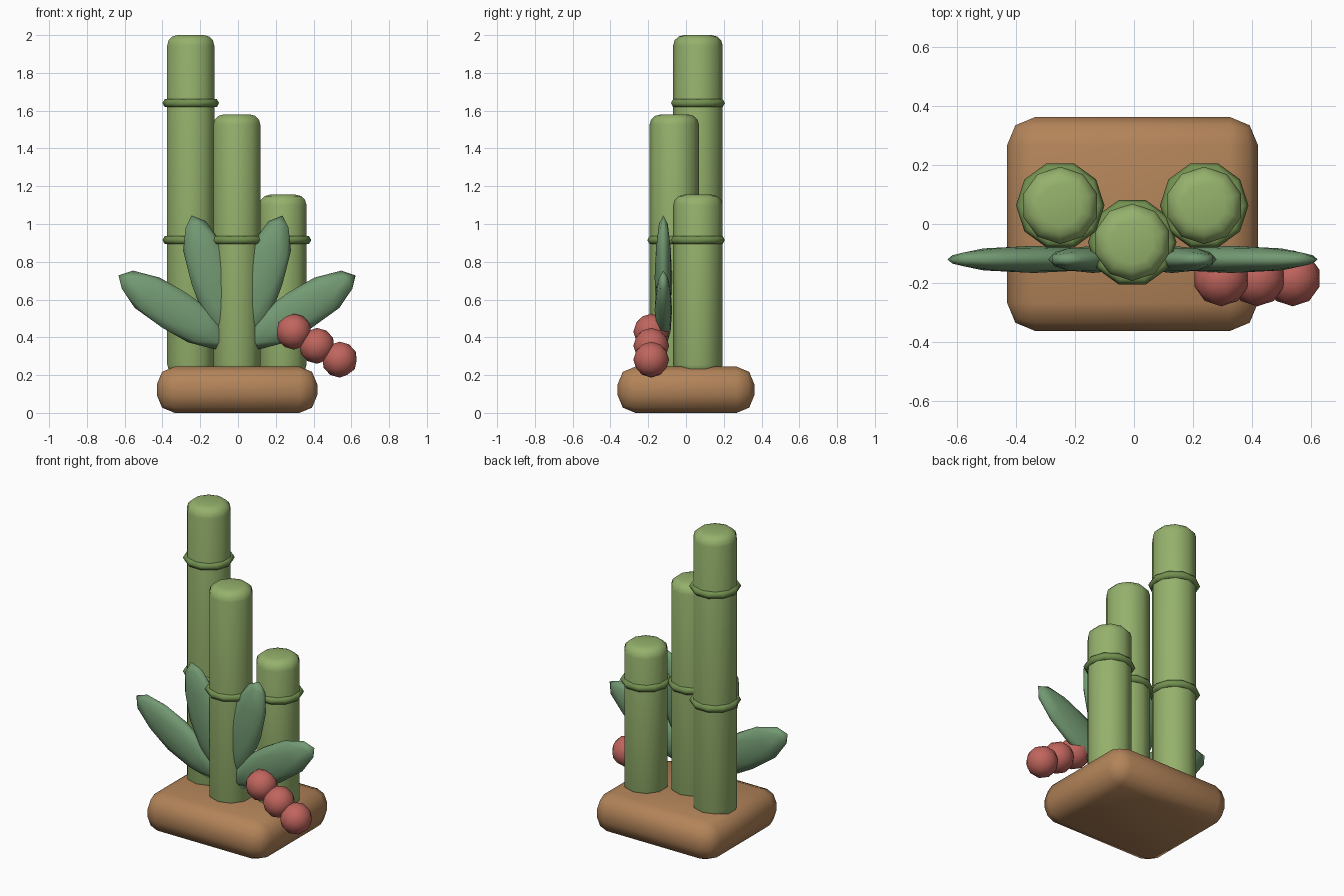
import bpy, bmesh
from math import radians
from mathutils import Matrix, Vector

if "Cube" in bpy.data.objects:
    bpy.data.objects.remove(bpy.data.objects["Cube"])


def material(name, rgb):
    m = bpy.data.materials.new(name)
    m.diffuse_color = (*rgb, 1)
    m.use_nodes = True
    m.node_tree.nodes["Principled BSDF"].inputs["Base Color"].default_value = m.diffuse_color
    return m


WOOD = material("wood", (0.45, 0.23, 0.10))
BAMBOO = material("bamboo_green", (0.30, 0.44, 0.15))
NODE = material("node_green", (0.17, 0.28, 0.08))
LEAF = material("leaf_green", (0.17, 0.32, 0.17))
BERRY = material("berry_red", (0.53, 0.13, 0.11))


def finish(name, mat, angle=60):
    ob = bpy.context.object
    ob.name = name
    ob.data.materials.append(mat)
    bpy.ops.object.shade_smooth_by_angle(angle=radians(angle))
    return ob


def bevel(ob, width, segments):
    mod = ob.modifiers.new("bevel", 'BEVEL')
    mod.width = width
    mod.segments = segments
    mod.limit_method = 'ANGLE'
    mod.angle_limit = radians(50)


# Rounded wooden base
bpy.ops.mesh.primitive_cube_add(size=1, location=(-0.005, 0, 0.1225))
base = bpy.context.object
base.scale = (0.85, 0.725, 0.245)
bpy.ops.object.transform_apply(location=False, rotation=False, scale=True)
bevel(finish("base", WOOD, 91), 0.095, 2)

# Ten-sided bamboo stalks with node rings
STALKS = [("tall", -0.25, 0.063, 2.0, (0.915, 1.64)),
          ("middle", -0.006, -0.062, 1.58, (0.915,)),
          ("short", 0.238, 0.063, 1.155, (0.915,))]
FOOT = 0.2
for name, x, y, top, nodes in STALKS:
    bpy.ops.mesh.primitive_cylinder_add(vertices=10, radius=0.131, depth=top - FOOT,
                                        location=(x, y, (top + FOOT) / 2),
                                        rotation=(0, 0, radians(36)))
    bevel(finish(name + "_stalk", BAMBOO, 91), 0.055, 3)
    for i, z in enumerate(nodes):
        bpy.ops.mesh.primitive_torus_add(major_segments=10, minor_segments=6,
                                         major_radius=0.126, minor_radius=0.024,
                                         location=(x, y, z))
        finish(f"{name}_node_{i + 1}", NODE, 91)

# Flattened leaves, mirrored left to right
for name, x, z, tilt in (("outer", -0.335, 0.545, 58), ("inner", -0.134, 0.717, 18)):
    bpy.ops.mesh.primitive_ico_sphere_add(subdivisions=2, radius=1)
    ob = finish(name + "_leaves", LEAF, 91)
    ob.data.transform(Matrix.Translation((x, 0, z))
                      @ Matrix.Rotation(-radians(tilt), 4, 'Y')
                      @ Matrix.Diagonal(Vector((0.118, 0.046, 0.345, 1))))
    ob.location = (-0.005, -0.12, 0)
    ob.modifiers.new("mirror", 'MIRROR').use_mirror_merge = False

# Row of berries
for i, (x, z) in enumerate(((0.296, 0.43), (0.418, 0.355), (0.538, 0.282))):
    bpy.ops.mesh.primitive_ico_sphere_add(subdivisions=2, radius=0.095,
                                          location=(x, -0.184, z))
    finish(f"berry_{i + 1}", BERRY, 91)
